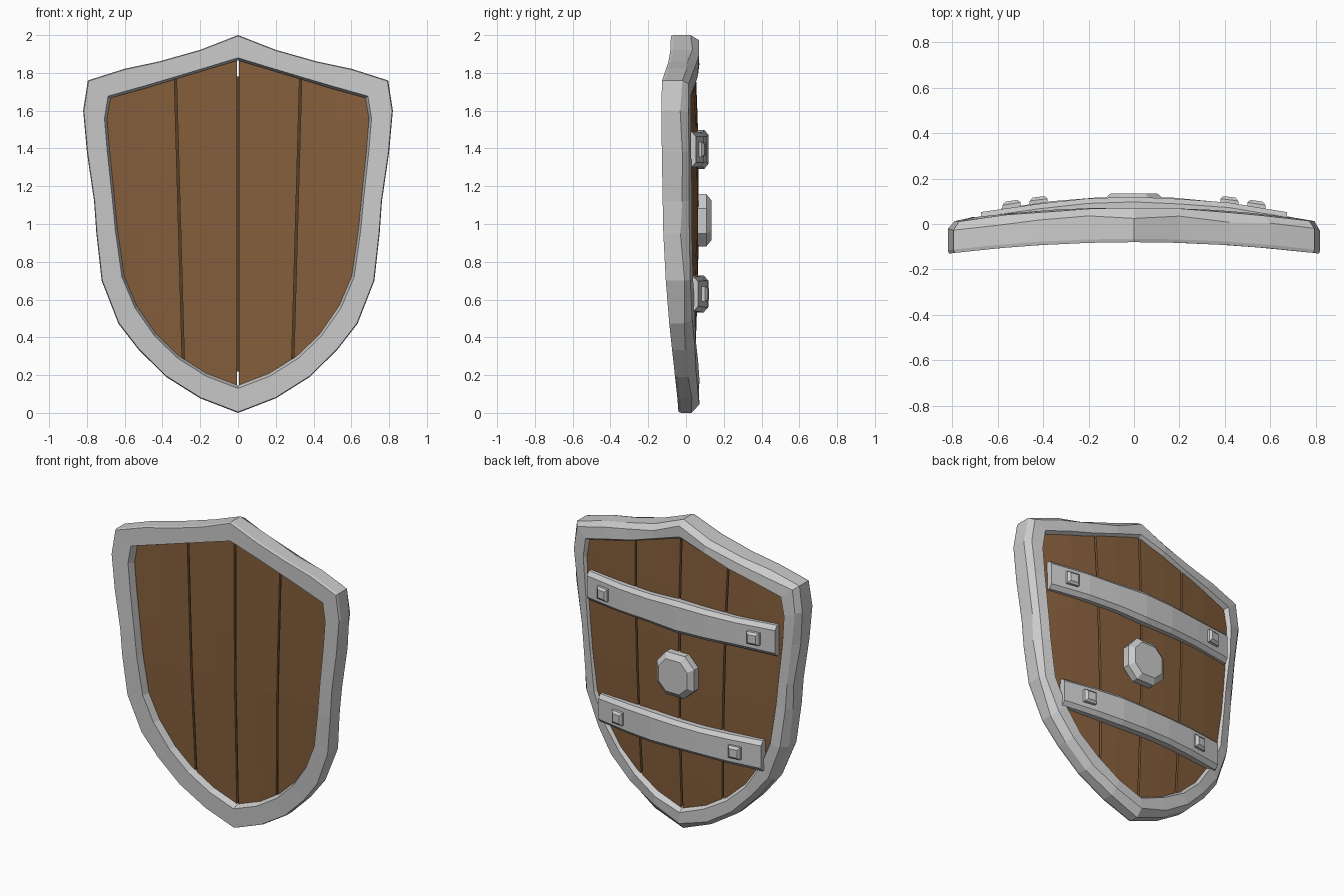
import bpy, bmesh, random
from mathutils import Vector

if "Cube" in bpy.data.objects:
    bpy.data.objects.remove(bpy.data.objects["Cube"])

random.seed(4)

# Half outlines of the rim (x, z), from top point to bottom point
OUTER = [(0, 2), (.2, 1.922), (.42, 1.86), (.6, 1.822), (.795, 1.76), (.82, 1.6), (.80, 1.38), (.762, 1.12),
         (.75, .95), (.722, .70), (.633, .472), (.525, .333), (.38, .19), (.2, .077), (0, 0)]
INNER = [(0, 1.88), (.17, 1.828), (.34, 1.777), (.5, 1.73), (.688, 1.677), (.707, 1.56), (.692, 1.38), (.665, 1.13),
         (.65, .97), (.615, .72), (.545, .555), (.44, .405), (.32, .29), (.17, .195), (0, .13)]


def mirror(half):
    return half + [(-x, z) for x, z in half[-2:0:-1]]


OUT, INN = mirror(OUTER), mirror(INNER)


# Depth of each curved surface
def rim_front(x, z):
    return -.08 - .075 * x * x + .04 * max(0, 1 - z)


def rim_back(x, z):
    return .065 - .09 * x * x


def wood_back(x, z):
    return .068 - .115 * x * x - .03 * (z - 1.1) ** 2


def wood_front(x, z):
    return -.03 - .08 * x * x + .03 * max(0, 1 - z)


def band_back(x):
    return .118 - .15 * x * x


wood = bpy.data.materials.new("wood")
wood.diffuse_color = (.24, .115, .045, 1)
wood.use_nodes = True
wood.node_tree.nodes["Principled BSDF"].inputs["Base Color"].default_value = wood.diffuse_color


def finish(bm, name, mat=None):
    bmesh.ops.recalc_face_normals(bm, faces=bm.faces)
    me = bpy.data.meshes.new(name)
    bm.to_mesh(me)
    bm.free()
    ob = bpy.data.objects.new(name, me)
    bpy.context.collection.objects.link(ob)
    if mat:
        me.materials.append(mat)
    return ob


def loft(name, rings, closed=False):
    """Skin a list of equal-length rings; cap the ends unless closed."""
    bm = bmesh.new()
    vs = [[bm.verts.new(p) for p in r] for r in rings]
    n, m = len(vs), len(vs[0])
    for i in range(n if closed else n - 1):
        a, b = vs[i], vs[(i + 1) % n]
        for j in range(m):
            bm.faces.new((a[j], a[(j + 1) % m], b[(j + 1) % m], b[j]))
    if not closed:
        bm.faces.new(vs[0])
        bm.faces.new(vs[-1])
    return finish(bm, name)


# Stone-like rim: hewn back with uneven bevels, clean flat front
rings = []
for (ox, oz), (ix, iz) in zip(OUT, INN):
    def at(f, y):
        return (ox + (ix - ox) * f, y, oz + (iz - oz) * f)

    def jit(a):
        return random.uniform(-a, a)
    ff, fi = rim_front(ox, oz), rim_front(ix, iz)
    bo, bi = rim_back(ox, oz), rim_back(ix, iz)
    rings.append([at(.04, ff), at(0, ff + .015), at(0, bo - .035 + jit(.01)),
                  at(.28 + jit(.07), bo + .005 + jit(.004)), at(.85 + jit(.05), bi + .005 + jit(.004)),
                  at(1.06 + jit(.02), bi - .03), at(1.12, fi + .055), at(1.12, fi + .04), at(1, fi)])
loft("rim", rings, closed=True)


# Wooden planks, cut from the panel outline and bent to the curve
def plank(name, left, right):
    bm = bmesh.new()
    vs = [bm.verts.new((o[0] * .3 + i[0] * .7, 0, o[1] * .3 + i[1] * .7)) for o, i in zip(OUT, INN)]
    bm.faces.new(vs)

    def cut(co, no, **kw):
        bmesh.ops.bisect_plane(bm, geom=bm.verts[:] + bm.edges[:] + bm.faces[:], plane_co=co, plane_no=no, **kw)

    for seam, side, gap in ((left, -1, .006), (right, 1, -.006)):
        if seam is not None:
            # seams lean outward towards the top
            cut((seam + gap, 0, 1), (side, 0, -side * seam * .09), clear_outer=True)
    for z in (.35, .65, .95, 1.25, 1.55):
        cut((0, 0, z), (0, 0, 1))
    for x in (-.5, -.17, .17, .5):
        cut((x, 0, 0), (1, 0, 0))
    bmesh.ops.remove_doubles(bm, verts=bm.verts, dist=.002)
    bmesh.ops.triangulate(bm, faces=[f for f in bm.faces if len(f.verts) > 4])
    front = bm.verts[:]
    ext = bmesh.ops.extrude_face_region(bm, geom=bm.faces[:], use_keep_orig=True)
    back = [g for g in ext["geom"] if isinstance(g, bmesh.types.BMVert)]
    for v in front:
        v.co.y = wood_front(v.co.x, v.co.z)
    for v in back:
        v.co.y = wood_back(v.co.x, v.co.z)
    finish(bm, name, wood)


SEAMS = [None, -.31, 0, .31, None]
for k in range(4):
    plank(f"plank_{k + 1}", SEAMS[k], SEAMS[k + 1])

# Dark filler behind the plank seams
gap_mat = bpy.data.materials.new("dark_wood")
gap_mat.diffuse_color = (.1, .05, .02, 1)
gap_mat.use_nodes = True
gap_mat.node_tree.nodes["Principled BSDF"].inputs["Base Color"].default_value = gap_mat.diffuse_color
for s in (-.31, 0, .31):
    rows = []
    for z in (.22, .65, 1.1, 1.55, 1.78):
        x = s * (1 + .09 * (z - 1))
        f, b = wood_front(x, z) + .015, wood_back(x, z) - .02
        rows.append([(x - .012, f, z), (x + .012, f, z), (x + .012, b, z), (x - .012, b, z)])
    loft("plank_seam", rows).data.materials.append(gap_mat)


# Curved cross bands and their square rivets on the back
def band(name, z, half_h, end):
    rows = []
    for u in (-1, -.62, -.3, 0, .3, .62, 1):
        x = u * end
        b = band_back(x) + random.uniform(-.003, .003)
        h = half_h + random.uniform(-.006, .006)
        rows.append([(x, b - .075, z - h), (x, b - .022, z - h), (x, b, z - h * .74),
                     (x, b, z + h * .74), (x, b - .022, z + h), (x, b - .075, z + h)])
    loft(name, rows)


def rivet(name, x, z):
    y = band_back(x)
    slope = -.3 * x

    def sq(r, d):
        return [(x + sx * r, y + d + slope * sx * r, z + sz * r)
                for sx, sz in ((-1, -1), (1, -1), (1, 1), (-1, 1))]
    loft(name, [sq(.04, -.02), sq(.04, .015), sq(.026, .028)])


for label, z, h, end, rx in (("upper", 1.395, .098, .675, .54), ("lower", .63, .095, .585, .42)):
    band(label + "_band", z, h, end)
    for s in (-1, 1):
        rivet(label + "_rivet", s * rx, z)

# Faceted central boss
SHAPE = [(1, .45), (.5, 1), (-.5, 1), (-1, .5), (-1, -.5), (-.45, -1), (.5, -1), (1, -.5)]


def boss_ring(r, y):
    return [(a * r * .97, y, 1.02 + b * r) for a, b in SHAPE]


loft("boss", [boss_ring(.138, .05), boss_ring(.138, .108), boss_ring(.105, .135)])
